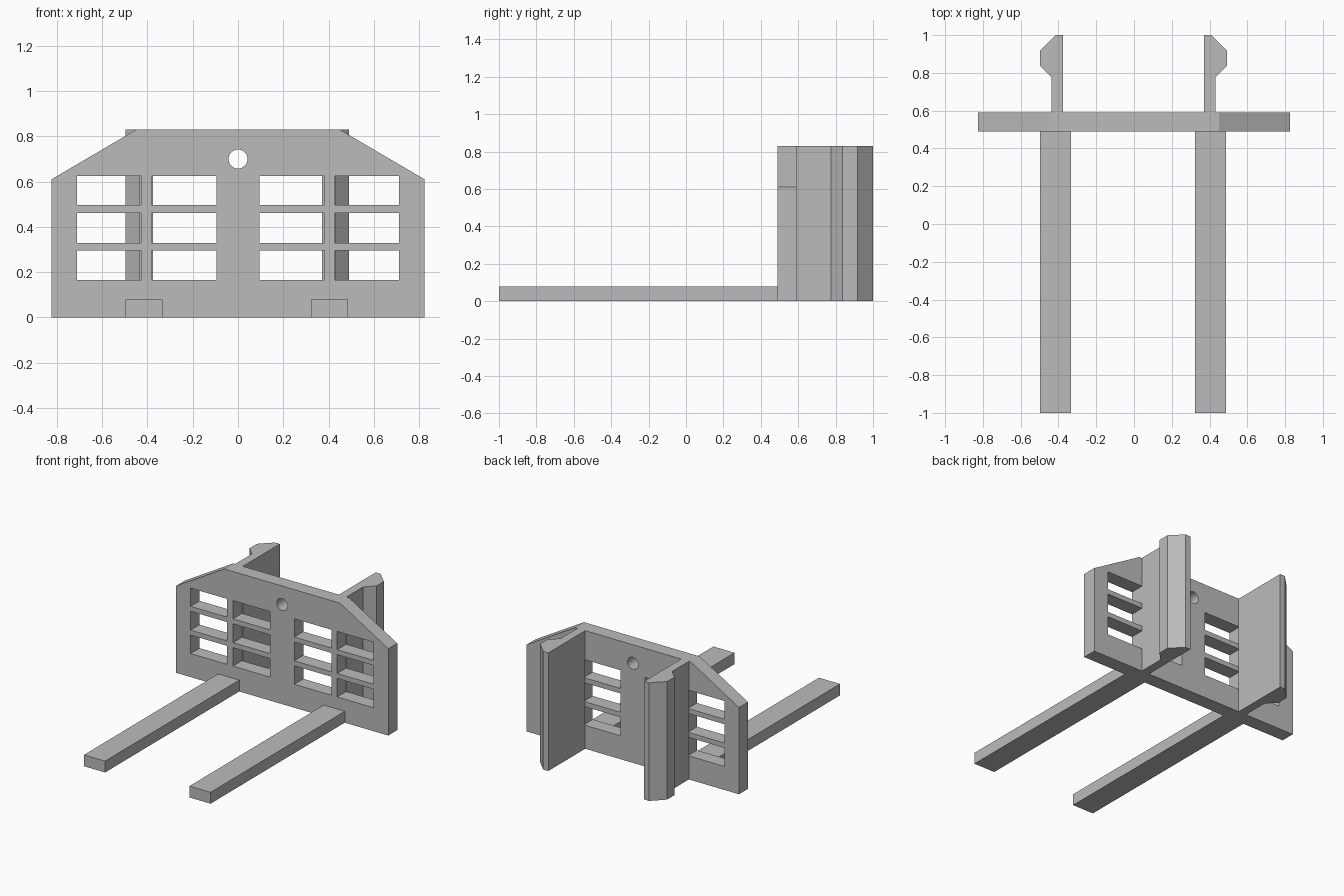
import bpy
import bmesh
import math
from mathutils import Matrix

default = bpy.data.objects.get("Cube")
if default:
    bpy.data.objects.remove(default, do_unlink=True)

grey = bpy.data.materials.new("plain grey")
grey.use_nodes = True
colour = (0.5, 0.5, 0.5, 1)
grey.diffuse_color = colour
grey.node_tree.nodes["Principled BSDF"].inputs["Base Color"].default_value = colour


def make_object(name, bm):
    bmesh.ops.recalc_face_normals(bm, faces=bm.faces[:])
    mesh = bpy.data.meshes.new(name)
    bm.to_mesh(mesh)
    bm.free()
    mesh.materials.append(grey)
    obj = bpy.data.objects.new(name, mesh)
    bpy.context.collection.objects.link(obj)
    return obj


def add_box(bm, x, y, z):
    spans = (x, y, z)
    centre = [(a + b) / 2 for a, b in spans]
    size = [b - a for a, b in spans]
    matrix = Matrix.Translation(centre) @ Matrix.Diagonal((*size, 1))
    bmesh.ops.create_cube(bm, size=1, matrix=matrix)


def extrude_profile(name, points, offset):
    bm = bmesh.new()
    face = bm.faces.new([bm.verts.new(p) for p in points])
    result = bmesh.ops.extrude_face_region(bm, geom=[face])
    verts = [v for v in result["geom"] if isinstance(v, bmesh.types.BMVert)]
    bmesh.ops.translate(bm, verts=verts, vec=offset)
    return make_object(name, bm)


FRONT, BACK, HEIGHT = 0.49, 0.59, 0.83
SHIFT = -0.005  # the forks and clips sit slightly off centre

# Back plate with sloped shoulders
outline = [(-0.825, 0), (0.825, 0), (0.825, 0.61), (0.45, HEIGHT),
           (-0.45, HEIGHT), (-0.825, 0.61)]
plate = extrude_profile("back_plate", [(x, FRONT, z) for x, z in outline],
                        (0, BACK - FRONT, 0))

# Window openings and the round hole
bm = bmesh.new()
for inner, outer in ((0.095, 0.382), (0.428, 0.712)):
    for low, high in ((0.165, 0.295), (0.33, 0.462), (0.497, 0.625)):
        for side in (-1, 1):
            add_box(bm, sorted((side * inner, side * outer)), (0.4, 0.7), (low, high))
bmesh.ops.create_cone(bm, cap_ends=True, segments=32, radius1=0.042, radius2=0.042,
                      depth=0.4, matrix=Matrix.Translation((0, 0.54, 0.7))
                      @ Matrix.Rotation(math.pi / 2, 4, "X"))
cutter = make_object("opening_cutter", bm)
cutter.hide_render = True

cut = plate.modifiers.new("Openings", "BOOLEAN")
cut.operation = "DIFFERENCE"
cut.solver = "EXACT"
cut.object = cutter
bpy.context.view_layer.objects.active = plate
plate.select_set(True)
bpy.ops.object.modifier_apply(modifier=cut.name)
bpy.data.objects.remove(cutter, do_unlink=True)
bpy.ops.object.shade_smooth_by_angle(angle=math.radians(30))

# Forks at the front and hooked clips at the back, one pair per side
clip = [(0.373, BACK), (0.373, 1.0), (0.412, 1.0), (0.494, 0.918),
        (0.494, 0.838), (0.433, 0.775), (0.433, BACK)]
for label, side in (("left", 1), ("right", -1)):
    bm = bmesh.new()
    add_box(bm, sorted((side * 0.328 + SHIFT, side * 0.492 + SHIFT)),
            (-1.0, FRONT), (0, 0.08))
    make_object(label + "_fork", bm)
    extrude_profile(label + "_clip", [(side * x + SHIFT / 2, y, 0) for x, y in clip],
                    (0, 0, HEIGHT))
